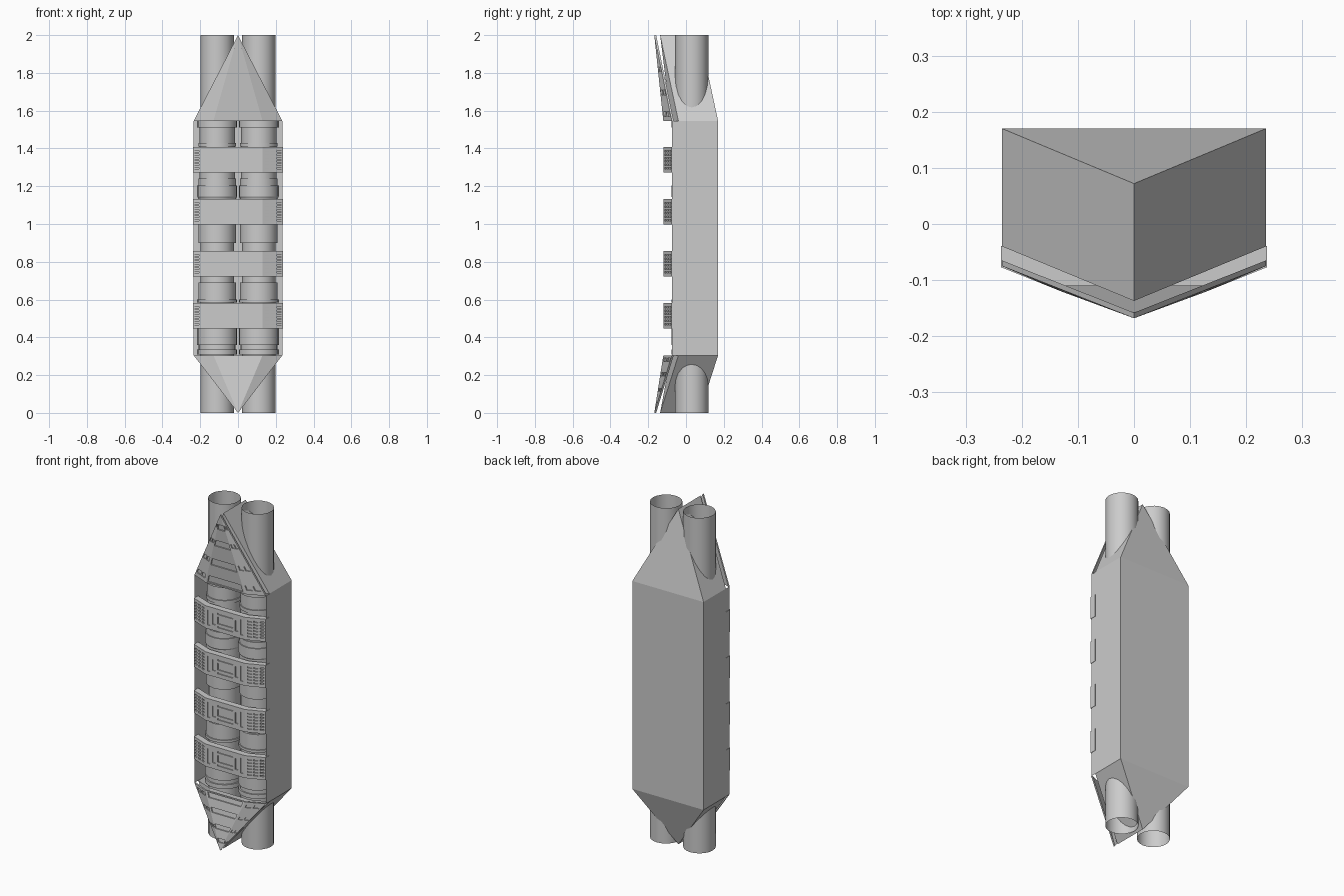
import bpy, bmesh, math
from mathutils import Matrix

if "Cube" in bpy.data.objects:
    bpy.data.objects.remove(bpy.data.objects["Cube"])

ZB, ZT, H = 0.305, 1.545, 2.0      # shoulder heights and total height
W, BEND = 0.235, 0.13              # half width, fold position of the front


def make(name, verts, faces, recalc=True):
    me = bpy.data.meshes.new(name)
    me.from_pydata(verts, [], faces)
    if recalc:
        bm = bmesh.new()
        bm.from_mesh(me)
        bmesh.ops.recalc_face_normals(bm, faces=bm.faces)
        bm.to_mesh(me)
        bm.free()
    ob = bpy.data.objects.new(name, me)
    bpy.context.collection.objects.link(ob)
    return ob


def front_y(x, t):
    """Depth of the folded front at height fraction t (0 shoulder, 1 tip)."""
    s = max(1 - t, 1e-6)
    xb = abs(x) / s
    base = -0.12 + 0.045 * max(0, xb - BEND) / (W - BEND)
    return s * base - 0.168 * t


def prism(front, thick, verts, faces, lead=0.0):
    """Add a closed prism running backwards in y from a convex outline."""
    n, k = len(front), len(verts)
    verts += [(x, y - lead, z) for x, y, z in front]
    verts += [(x, y + thick, z) for x, y, z in front]
    faces += [tuple(range(k, k + n)), tuple(range(k + 2 * n - 1, k + n - 1, -1))]
    faces += [(k + i, k + n + i, k + n + (i + 1) % n, k + (i + 1) % n) for i in range(n)]


def cut(ob, pockets, depth):
    """Sink pockets, given as front outlines, into an object."""
    v, f = [], []
    for p in pockets:
        prism(p, depth, v, f, lead=0.02)
    cutter = make("pocket_cutter", v, f)
    cutter.hide_render = True
    mod = ob.modifiers.new("pockets", 'BOOLEAN')
    mod.operation, mod.solver, mod.object = 'DIFFERENCE', 'EXACT', cutter
    dg = bpy.context.evaluated_depsgraph_get()
    me = bpy.data.meshes.new_from_object(ob.evaluated_get(dg))
    ob.modifiers.clear()
    ob.data = me
    bpy.data.objects.remove(cutter)


# Hull: side and back walls with wedge-shaped ends, open at the front
v = [(-W, -0.073, ZB), (-W, 0.17, ZB), (W, 0.17, ZB), (W, -0.073, ZB),
     (-W, -0.073, ZT), (-W, 0.17, ZT), (W, 0.17, ZT), (W, -0.073, ZT)]
f = [(0, 1, 5, 4), (1, 2, 6, 5), (2, 3, 7, 6)]
for zs, tip in ((ZT, H), (ZB, 0.0)):
    k = len(v)
    v += [(-W, 0.17, zs), (W, 0.17, zs), (0, 0.072, tip), (0, -0.137, tip),
          (-W, -0.04, zs), (-BEND, -0.08, zs), (BEND, -0.08, zs), (W, -0.04, zs)]
    f += [tuple(k + i for i in q) for q in
          ((0, 1, 2), (0, 2, 3, 4), (1, 7, 3, 2), (4, 3, 5), (5, 3, 6), (6, 3, 7))]
bm_hull = make("hull", v, f)

# Pipes: lathed profile with stepped collars, mirrored left and right
R, C, N = 0.088, 0.106, 20
profile = [(R, 0), (R, .31), (C, .31), (C, .335), (.098, .335), (.098, .36), (C, .36),
           (C, .45), (R, .45), (R, .585), (C, .585), (C, .6), (.1, .6), (.1, .69),
           (R, .69), (R, .90), (.1, .90), (.1, 1.135), (C, 1.145), (C, 1.205),
           (.1, 1.205), (.1, 1.24), (.094, 1.24), (.094, 1.41), (.1, 1.41), (.1, 1.43),
           (.094, 1.43), (.094, 1.51), (C, 1.51), (C, 1.545), (R, 1.545), (R, H)]
for name, cx in (("left_pipe", -0.11), ("right_pipe", 0.11)):
    v = [(cx + r * math.cos(2 * math.pi * i / N), 0.03 + r * math.sin(2 * math.pi * i / N), z)
         for r, z in profile for i in range(N)]
    f = [(j * N + i, j * N + (i + 1) % N, (j + 1) * N + (i + 1) % N, (j + 1) * N + i)
         for j in range(len(profile) - 1) for i in range(N)]
    pipe = make(name, v, f, recalc=False)
    bpy.context.view_layer.objects.active = pipe
    pipe.select_set(True)
    bpy.ops.object.shade_smooth_by_angle(angle=math.radians(30))
    pipe.select_set(False)

# Pointed front guards: folded triangular plates with sunken vents
levels = ((.02, .11), (.27, .36), (.55, .63), (.79, .86))
for name, zs, tip in (("upper_guard", ZT, H), ("lower_guard", ZB, 0.0)):
    def pt(u, t):
        x = u * (1 - t)
        return (x, front_y(x, t), zs + (tip - zs) * t)
    row = [pt(-W, 0), pt(-BEND, 0), pt(BEND, 0), pt(W, 0), (0, -0.168, tip)]
    v = row + [(x, y + 0.01, z) for x, y, z in row]
    f = [(0, 1, 4), (1, 2, 4), (2, 3, 4), (6, 5, 9), (7, 6, 9), (8, 7, 9)]
    f += [(a, b, b + 5, a + 5) for a, b in ((0, 1), (1, 2), (2, 3), (3, 4), (4, 0))]
    guard = make(name, v, f)
    pockets = []
    for a, b in levels:
        pockets.append([pt(-.118, a), pt(.118, a), pt(.118, b), pt(-.118, b)])
        for s in (-1, 1):
            m = a + (b - a) * 0.35
            for u0, u1 in ((.145, .178), (.19, .225)):
                pockets.append([pt(s * u0, m), pt(s * u1, m), pt(s * u1, b), pt(s * u0, b)])
    cut(guard, pockets, 0.007)

# Straps: folded bands with sunken panels, repeated four times
def rect(x0, x1, z0, z1):
    return [(x, front_y(x, 0), z) for x, z in ((x0, z0), (x1, z0), (x1, z1), (x0, z1))]


SW, hh = W + 0.002, 0.067
outer = [(-SW, -.077), (-BEND, -.12), (BEND, -.12), (SW, -.077)]
v = [(x, y + d, z) for z in (-hh, hh) for d in (0, .038) for x, y in outer]
f = []
for i in range(3):
    f += [(i, i + 1, i + 9, i + 8), (i + 5, i + 4, i + 12, i + 13),
          (i + 1, i, i + 4, i + 5), (i + 8, i + 9, i + 13, i + 12)]
f += [(0, 8, 12, 4), (3, 7, 15, 11)]
strap = make("strap_1", v, f)
pockets = [rect(-.05, .05, -.02, .02), rect(-.05, .05, .035, .043), rect(-.05, .05, -.043, -.035)]
for s in (-1, 1):
    pockets += [rect(s * .065, s * .085, -.032, .032), rect(s * .1, s * .118, -.045, .045)]
    for r in range(6):
        z = -.045 + r * .018
        for x in (.143, .175, .207):
            pockets.append(rect(s * x, s * (x + .022), z - .004, z + .004))
cut(strap, pockets, 0.006)
for i, z in enumerate((0.515, 0.79, 1.065, 1.34)):
    if i:
        ob = bpy.data.objects.new(f"strap_{i + 1}", strap.data)
        bpy.context.collection.objects.link(ob)
    else:
        ob = strap
    ob.location.z = z
